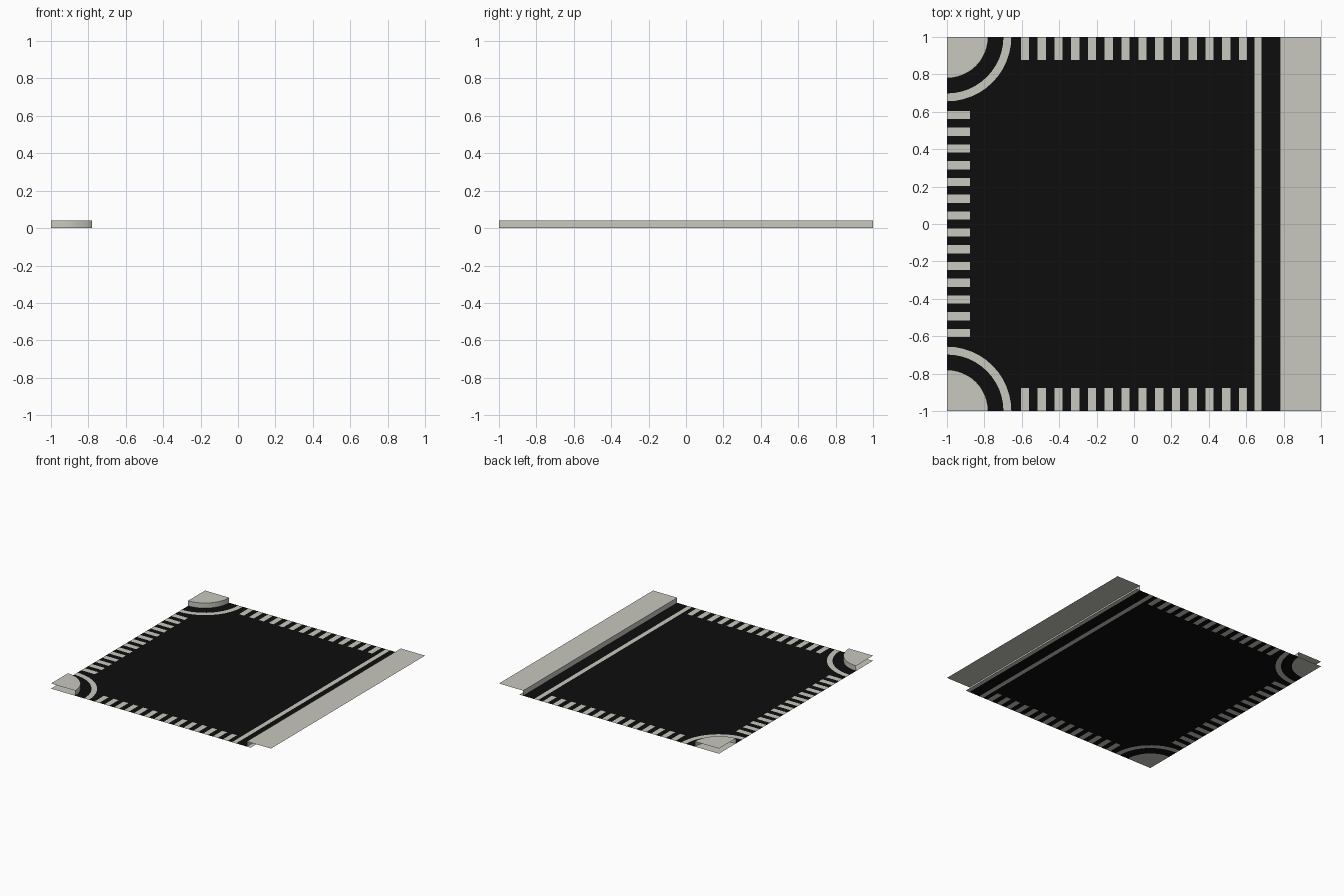
import bpy, bmesh, math

if "Cube" in bpy.data.objects:
    bpy.data.objects.remove(bpy.data.objects["Cube"])

H = 0.042      # kerb height
R = 0.22       # pavement width / corner radius
SEG = 12


def material(name, rgb):
    m = bpy.data.materials.new(name)
    m.diffuse_color = (*rgb, 1)
    m.use_nodes = True
    m.node_tree.nodes["Principled BSDF"].inputs["Base Color"].default_value = m.diffuse_color
    return m


MATS = [material("asphalt black", (0.004, 0.004, 0.004)),
        material("pale concrete", (0.58, 0.58, 0.52))]
BLACK, PALE = 0, 1


def face(bm, pts, mat, up=True):
    f = bm.faces.new([bm.verts.new(p) for p in pts])
    f.material_index = mat
    f.normal_update()
    if up and f.normal.z < 0:
        f.normal_flip()


def rect(bm, x0, x1, y0, y1, mat, z=0):
    face(bm, [(x0, y0, z), (x1, y0, z), (x1, y1, z), (x0, y1, z)], mat)


def finish(bm, name, smooth=False):
    bmesh.ops.remove_doubles(bm, verts=bm.verts, dist=1e-5)
    me = bpy.data.meshes.new(name)
    bm.to_mesh(me)
    bm.free()
    ob = bpy.data.objects.new(name, me)
    bpy.context.collection.objects.link(ob)
    for m in MATS:
        me.materials.append(m)
    if smooth:
        bpy.context.view_layer.objects.active = ob
        ob.select_set(True)
        bpy.ops.object.shade_smooth_by_angle(angle=math.radians(35))
        ob.select_set(False)


def arc(s, r, z=0):
    """Quarter circle around the left corner on side s of y."""
    out = []
    for i in range(SEG + 1):
        a = math.pi / 2 * i / SEG
        out.append((-1 + r * math.cos(a), s * (1 - r * math.sin(a)), z))
    return out


def square_edge(s, d):
    """Points on the outer edge of the square corner patch."""
    out = []
    for i in range(SEG + 1):
        a = math.pi / 2 * i / SEG
        k = d / max(math.cos(a), math.sin(a))
        out.append((-1 + k * math.cos(a), s * (1 - k * math.sin(a)), 0))
    return out


# Road surface with painted markings cut into it
bm = bmesh.new()
C, L0, L1 = 0.36, 0.645, 0.682     # corner patch, edge line
D = 0.878                          # inner end of dashes
rect(bm, -1 + C, L0, -D, D, BLACK)
rect(bm, -D, -1 + C, -1 + C, 1 - C, BLACK)
rect(bm, L0, L1, -1, 1, PALE)
rect(bm, L1, 1 - R, -1, 1, BLACK)
rect(bm, 1 - R, 0.815, -1, 1, PALE)

# Dashes along three edges
cuts = [-1 + C]
for i in range(14):
    c = -0.583 + i * 1.166 / 13
    cuts += [c - 0.022, c + 0.022]
for i, a in enumerate(cuts):
    mat = i % 2
    last = i == len(cuts) - 1
    b = cuts[i + 1] if not last else L0
    rect(bm, a, b, D, 1, mat)
    rect(bm, a, b, -1, -D, mat)
    rect(bm, -1, -D, a, 1 - C if last else b, mat)

# Curved lines around the two left corners
for s in (1, -1):
    rings = [arc(s, R), arc(s, 0.302), arc(s, 0.344), square_edge(s, C)]
    face(bm, [(-1, s, 0)] + rings[0], PALE)
    for n, (p, q) in enumerate(zip(rings, rings[1:])):
        for i in range(SEG):
            face(bm, [p[i], q[i], q[i + 1], p[i + 1]], PALE if n == 1 else BLACK)
finish(bm, "road_surface")

# Straight pavement: open strip with one kerb face
bm = bmesh.new()
x = 1 - R
rect(bm, x, 1, -1, 1, PALE, H)
face(bm, [(x, -1, 0), (x, -1, H), (x, 1, H), (x, 1, 0)], PALE, False)
finish(bm, "straight_pavement")

# Corner pavements: quarter discs with a curved kerb face
for s, side in ((1, "back"), (-1, "front")):
    bm = bmesh.new()
    lo, hi = arc(s, R), arc(s, R, H)
    face(bm, [(-1, s, H)] + hi, PALE)
    for i in range(SEG):
        q = [lo[i], hi[i], hi[i + 1], lo[i + 1]]
        face(bm, q if s > 0 else q[::-1], PALE, False)
    finish(bm, side + "_corner_pavement", True)
